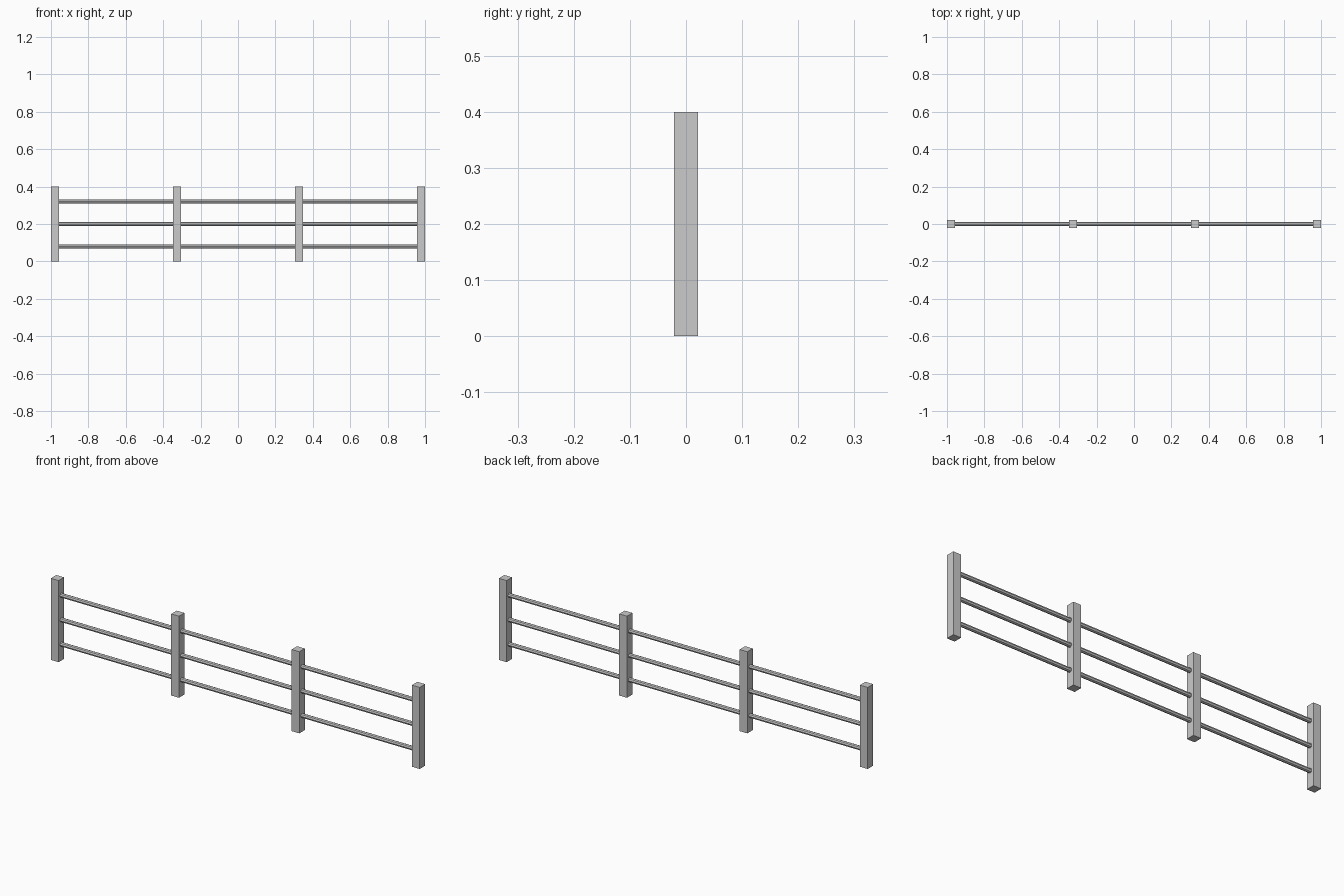
import bpy, math

if "Cube" in bpy.data.objects:
    bpy.data.objects.remove(bpy.data.objects["Cube"])

POST_W, POST_H = 0.042, 0.4
END_X = 1 - POST_W / 2
RAIL_R = 0.0105


def post(i, x):
    bpy.ops.mesh.primitive_cube_add(size=1, location=(x, 0, POST_H / 2))
    ob = bpy.context.object
    ob.name = f"post_{i}"
    ob.scale = (POST_W, POST_W, POST_H)


def rail(i, z):
    bpy.ops.mesh.primitive_cylinder_add(vertices=8, radius=RAIL_R, depth=2 * END_X,
                                        location=(0, 0, z), rotation=(0, math.pi / 2, 0))
    bpy.context.object.name = f"rail_{i}"


# Four evenly spaced square posts
for i in range(4):
    post(i + 1, -END_X + i * 2 * END_X / 3)

# Three round rails running through the posts
for i, z in enumerate((0.08, 0.2, 0.32)):
    rail(i + 1, z)
